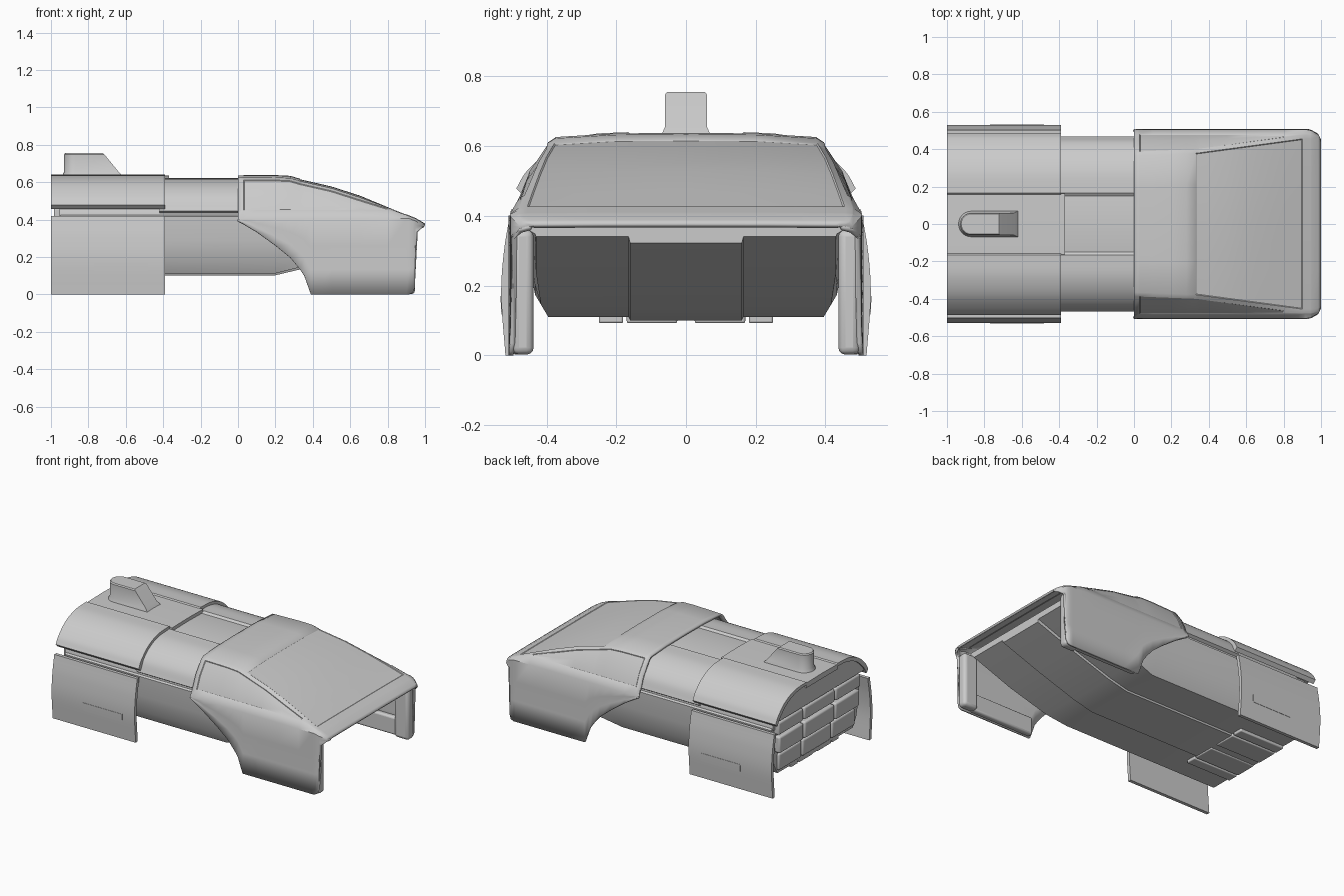
import bpy, bmesh, math
from mathutils import Vector

cube = bpy.data.objects.get("Cube")
if cube:
    bpy.data.objects.remove(cube, do_unlink=True)

grey = bpy.data.materials.new("light grey")
grey.use_nodes = True
colour = (0.6, 0.6, 0.6, 1)
grey.diffuse_color = colour
shader = next(n for n in grey.node_tree.nodes if n.type == 'BSDF_PRINCIPLED')
shader.inputs["Base Color"].default_value = colour


def face_outward(bm):
    """Consistent normals, with the highest face looking up."""
    bmesh.ops.recalc_face_normals(bm, faces=bm.faces)
    bm.normal_update()
    highest = max(bm.faces, key=lambda f: f.calc_center_median().z)
    if highest.normal.z < 0:
        bmesh.ops.reverse_faces(bm, faces=bm.faces)
        bm.normal_update()


def finish(name, bm, solid=0, bevel=0, angle=30):
    """Turn a bmesh into a shaded object, with optional inward thickness and bevel."""
    mesh = bpy.data.meshes.new(name)
    face_outward(bm)
    bm.to_mesh(mesh)
    bm.free()
    mesh.materials.append(grey)
    obj = bpy.data.objects.new(name, mesh)
    bpy.context.collection.objects.link(obj)
    if solid:
        mod = obj.modifiers.new("thickness", 'SOLIDIFY')
        mod.thickness = solid
        mod.offset = -1
    if bevel:
        mod = obj.modifiers.new("bevel", 'BEVEL')
        mod.width = bevel
        mod.segments = 3
    bpy.ops.object.select_all(action='DESELECT')
    obj.select_set(True)
    bpy.context.view_layer.objects.active = obj
    bpy.ops.object.shade_smooth_by_angle(angle=math.radians(angle))


def loft(rings, closed=False):
    """Skin a list of equal point rings; closed rings also get end caps."""
    bm = bmesh.new()
    rows = [[bm.verts.new(p) for p in ring] for ring in rings]
    n = len(rows[0])
    grid = {}
    for i, (a, b) in enumerate(zip(rows, rows[1:])):
        for j in range(n if closed else n - 1):
            k = (j + 1) % n
            grid[i, j] = bm.faces.new((a[j], a[k], b[k], b[j]))
    if closed:
        bm.faces.new(rows[0])
        bm.faces.new(rows[-1])
    return bm, grid


def interp(x, table):
    """Piecewise linear lookup."""
    for (a, u), (b, v) in zip(table, table[1:]):
        if x <= b:
            return u + (v - u) * max(0, x - a) / (b - a)
    return table[-1][1]


def curve(points, steps=6):
    """Smooth Catmull-Rom path through a few (y, z) points."""
    pts = [Vector(p) for p in points]
    pts = [2 * pts[0] - pts[1]] + pts + [2 * pts[-1] - pts[-2]]
    out = []
    for a, b, c, d in zip(pts, pts[1:], pts[2:], pts[3:]):
        for s in range(steps):
            t = s / steps
            out.append(((2 * b + (c - a) * t + (2 * a - 5 * b + 4 * c - d) * t * t
                         + (3 * b - a - 3 * c + d) * t ** 3) / 2).to_tuple())
    return out + [pts[-2].to_tuple()]


def mirrored(half):
    """Whole cross-section from a right half running from the centre outward."""
    return [(-y, z) for y, z in reversed(half) if y > 0] + list(half)


def extrude(name, profile, x0, x1, **kw):
    bm, _ = loft([[(x, y, z) for y, z in profile] for x in (x0, x1)], True)
    finish(name, bm, **kw)


def slab(name, side, line, dy, dz, x0, x1):
    """Closed plate between a profile line and its offset copy."""
    inside = [(y - dy, z - dz) for y, z in reversed(line)]
    extrude(name, [(side * y, z) for y, z in line + inside], x0, x1)


def box(name, x, y, z, bevel=0.008):
    section = [(y[0], z[0]), (y[1], z[0]), (y[1], z[1]), (y[0], z[1])]
    extrude(name, section, *x, bevel=bevel)


# Cab shell: roof, windscreen, nose and front fenders in one skin
TOP = [(0, .637), (.2, .638), (.28, .634), (.33, .619), (.5, .58), (.65, .532),
       (.8, .47), (.9, .428), (.95, .408), (.985, .388), (1, .378)]
BOTTOM = [(0, .4), (.1, .335), (.2, .262), (.3, .18), (.355, .1), (.39, 0),
          (.915, 0), (.935, .01), (.945, .035), (.95, .335), (.985, .358), (1, .37)]
EDGE = [(0, .365), (.33, .378), (.9, .455), (.95, .455), (.985, .45), (1, .43)]
WIDE = [(0, .505), (.93, .505), (.95, .498), (.985, .478), (1, .447)]


def cab_half(x):
    top, low, edge, wide = (interp(x, t) for t in (TOP, BOTTOM, EDGE, WIDE))
    waist, belt = min(.45, top - .006), min(.405, top - .016)
    belt = max(belt, low)
    drop = min(.012, (top - waist) / 4)
    rail = (min(edge + .022, wide - .01), top - drop * 2.2)
    sill = (max(rail[0] + .004, wide - .025), waist)
    mid = ((rail[0] + sill[0]) / 2 + .012 * (top - waist) / .18, (rail[1] + sill[1]) / 2)
    skirt = [(wide + (.004 if t == 1 else 0), belt + (low - belt) * t) for t in (0, .35, .67, 1)]
    return [(0, top), (edge * .55, top - drop * .15), (edge, top - drop), rail, mid, sill] + skirt


stations = [0, .03, .1, .2, .28, .33, .355, .39, .5, .65, .8, .9, .915, .935, .945, .95, .985, 1]
bm, grid = loft([[(x, y, z) for y, z in mirrored(cab_half(x))] for x in stations])
centre = len(cab_half(0)) - 1
face_outward(bm)


def panel(x0, x1, columns):
    faces = [f for (i, j), f in grid.items()
             if stations[i] >= x0 and stations[i + 1] <= x1 and j in columns]
    bmesh.ops.inset_region(bm, faces=faces, thickness=.004, depth=-.003, use_even_offset=True)


panel(.33, .9, range(centre - 2, centre + 2))
panel(.03, .8, range(centre + 3, centre + 5))
panel(.03, .8, range(centre - 5, centre - 3))
finish("cab_shell", bm, solid=.014, angle=35)

for side, tag in ((1, "left"), (-1, "right")):
    # Fender returns
    inner, outer = sorted((side * .437, side * .499))
    box(tag + "_fender_post", (.84, .946), (inner, outer), (.002, .36), .02)
    inner, outer = sorted((side * .46, side * .5))
    box(tag + "_fender_foot", (.4, .86), (inner, outer), (.002, .12), .012)

    # Rear skirts with a low plate
    skirt = curve([(.502, .418), (.522, .3), (.53, .17), (.518, 0)])
    slab(tag + "_rear_skirt", side, skirt, .022, 0, -1, -.39)
    plate = [(y + .002, z) for y, z in skirt if .09 < z < .18]
    slab(tag + "_skirt_plate", side, plate, .006, 0, -.77, -.48)

    # Upper body shells, wider at the rear
    rear = curve([(.165, .64), (.28, .632), (.38, .595), (.455, .53), (.487, .478)])
    slab(tag + "_rear_roof", side, rear, .02, .02, -1, -.39)
    middle = curve([(.165, .622), (.28, .613), (.37, .578), (.435, .52), (.467, .447)])
    slab(tag + "_middle_roof", side, middle, .03, .02, -.42, .03)


# Lower hull with an upswept front and a shallow keel
def hull_ring(x, low, top, keel):
    h = top - low
    chine = min(.43, .395 + (low - .11) * .6)
    half = [(0, top), (.44, top), (.463, top - h * .04), (.455, top - h * .45),
            (.433, low + h * .2), (chine, low), (.165, low), (.16, low - keel), (0, low - keel)]
    return [(x, y, z) for y, z in half + [(-y, z) for y, z in half[-2:0:-1]]]


bm, _ = loft([hull_ring(*s) for s in ((-.95, .11, .43, .01), (.19, .11, .43, .01),
                                      (.33, .145, .425, .012), (.6, .235, .41, .014),
                                      (.88, .34, .38, .018))], True)
finish("lower_hull", bm)

# Inner core seen through the grooves, and the tail cap closing the roof
core = [(0, .614), (.2, .61), (.33, .575), (.41, .52), (.45, .44), (.45, .41)]
extrude("body_core", mirrored(core), -.955, .04)
cap = [(0, .625), (.2, .622), (.3, .607), (.37, .577), (.44, .52), (.468, .48)]
extrude("tail_cap", mirrored(cap), -.99, -.9)
extrude("rear_centre_panel", mirrored([(0, .636), (.163, .633), (.163, .6)]), -1, -.37)

# Tail panels and belly plates
for row, (low, high, depth, reach) in enumerate(((.13, .24, -.965, .4), (.255, .365, -.985, .42),
                                                 (.38, .465, -.985, .43))):
    for i, (a, b) in enumerate(((-1, -.4), (-.37, .37), (.4, 1))):
        box(f"tail_panel_{row}_{i}", (depth, -.93), (a * reach, b * reach), (low, high), .012)
for i, (a, b) in enumerate(((-.25, -.18), (-.17, -.025), (.025, .17), (.18, .25))):
    box(f"belly_plate_{i}", (-.95, -.62), (a, b), (.092, .14), .006)


# Roof fin with a rounded back and a sloped front
def fin_ring(z, nose, grow):
    back = [(-.87 - (.06 + grow) * math.sin(a), (.06 + grow) * math.cos(a), z)
            for a in (math.pi * i / 12 for i in range(13))]
    return back + [(nose, -.06 - grow, z), (nose, .06 + grow, z)]


bm, _ = loft([fin_ring(*s) for s in ((.62, -.61, .012), (.638, -.622, .008), (.655, -.638, 0),
                                     (.748, -.714, 0), (.755, -.722, -.006))], True)
finish("roof_fin", bm, angle=40)
